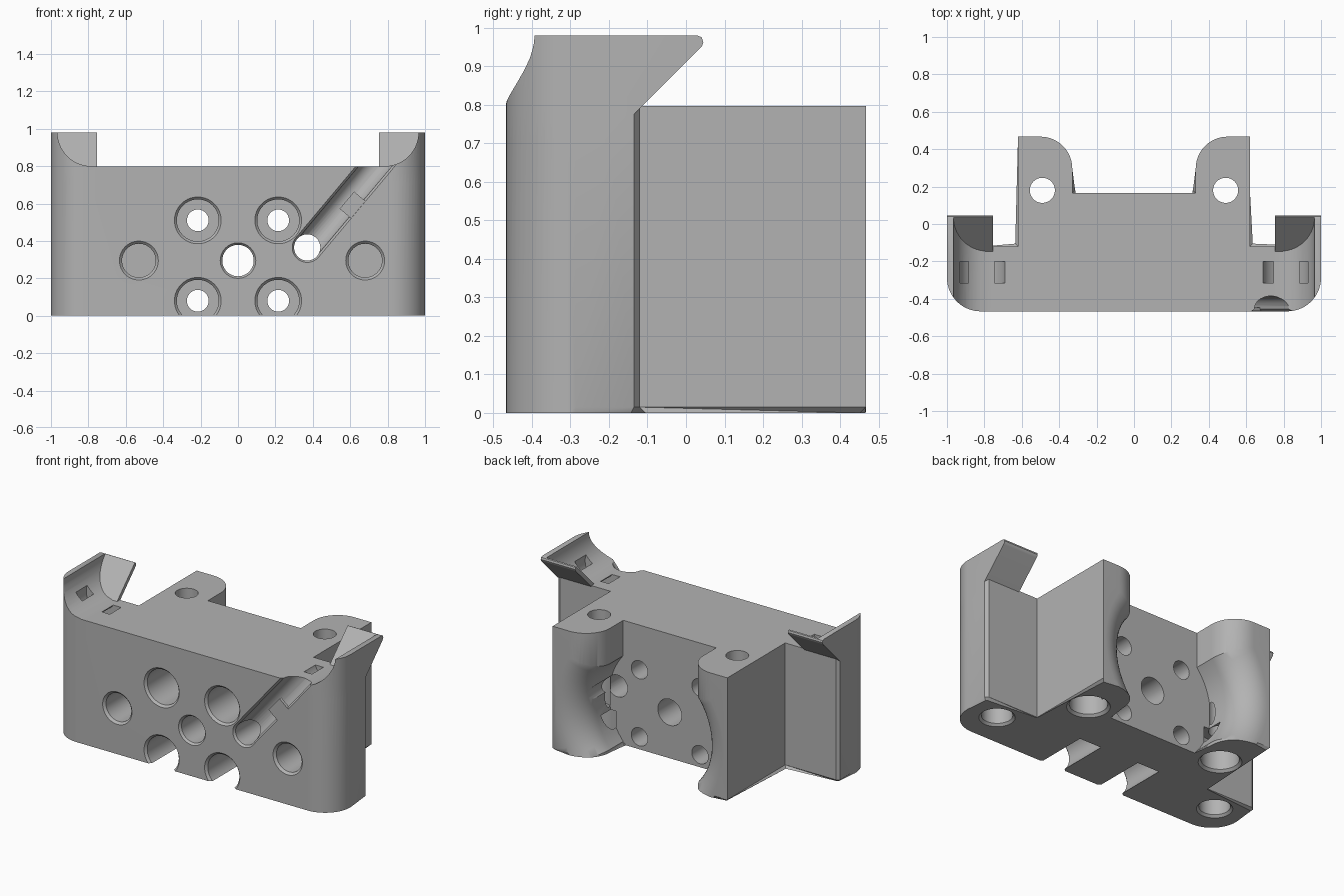
import bpy
import bmesh
from math import sin, cos, pi, radians

default = bpy.data.objects.get("Cube")
if default:
    bpy.data.objects.remove(default, do_unlink=True)

FRONT, BACK, TOP, RIM = -0.467, 0.467, 0.797, 0.98
AXIS_Z = 0.295


def arc(cx, cy, r, a0, a1, n=14):
    angles = [radians(a0 + (a1 - a0) * i / n) for i in range(n + 1)]
    return [(cx + r * cos(a), cy + r * sin(a)) for a in angles]


def make_object(name, bm):
    bmesh.ops.recalc_face_normals(bm, faces=bm.faces)
    mesh = bpy.data.meshes.new(name)
    bm.to_mesh(mesh)
    bm.free()
    ob = bpy.data.objects.new(name, mesh)
    bpy.context.collection.objects.link(ob)
    return ob


def skin(bm, rings):
    """Closed skin through rings of equal length, capped at both ends."""
    rings = [[bm.verts.new(p) for p in ring] for ring in rings]
    n = len(rings[0])
    for a, b in zip(rings, rings[1:]):
        for i in range(n):
            j = (i + 1) % n
            bm.faces.new((a[i], a[j], b[j], b[i]))
    bm.faces.new(rings[0])
    bm.faces.new(rings[-1])


def prism(name, pts, place, t0, t1, chamfer=0):
    bm = bmesh.new()
    skin(bm, [[place(u, v, t) for u, v in pts] for t in (t0, t1)])
    if chamfer:
        low = [e for e in bm.edges if all(v.co.z < 0.001 for v in e.verts)]
        bmesh.ops.bevel(bm, geom=low, offset=chamfer, segments=1, affect='EDGES')
    return make_object(name, bm)


def lathe(name, profile, x, w, axis):
    """Turned solid of (radius, height) pairs along y or z."""
    bm = bmesh.new()
    rings = []
    for r, h in profile:
        circle = arc(x, w, r, 0, 360, 56)[:-1]
        rings.append([(u, h, v) if axis == 'Y' else (u, v, h) for u, v in circle])
    skin(bm, rings)
    return make_object(name, bm)


def combine(target, other, operation):
    mod = target.modifiers.new(operation, 'BOOLEAN')
    mod.operation, mod.solver, mod.object = operation, 'EXACT', other
    bpy.context.view_layer.objects.active = target
    bpy.ops.object.modifier_apply(modifier=mod.name)
    bpy.data.objects.remove(other, do_unlink=True)


def cut(other):
    combine(body, other, 'DIFFERENCE')


def upright(u, v, t):
    return (u, v, t)


# Main block: wide front, two rear arms with rounded inner corners
corner = arc(0.82, FRONT + 0.18, 0.18, -90, 0)
half = corner + [(1, -0.135), (0.98, -0.12), (0.62, -0.12), (0.62, BACK)]
half += arc(0.5, BACK - 0.17, 0.17, 90, 180) + [(0.33, 0.165)]
plan = half + [(-x, y) for x, y in reversed(half)]
body = prism("mounting_block", plan, upright, 0, TOP, chamfer=0.015)

# Raised side wings, each with an overhanging rear lip
wing_side = [(FRONT, 0.7), (FRONT, RIM), (0.03, RIM), (0.041, 0.975), (0.045, 0.963),
             (0.042, 0.953), (0.035, 0.945), (-0.2, 0.71), (-0.2, 0.7)]
wing_plan = corner + [(1, 0.1), (0.5, 0.1), (0.5, FRONT)]
for s in (1, -1):
    wing = prism("wing", wing_side, lambda y, z, x: (x, y, z), s * 0.755, s * 1.0)
    trim = prism("wing_trim", [(s * x, y) for x, y in wing_plan], upright, 0.5, 1.2)
    combine(wing, trim, 'INTERSECT')
    combine(body, wing, 'UNION')

# Scooped pocket between the wings, its rear end leaning back with the lip
scoop = [(0.965, 1.1)] + arc(0.785, RIM, 0.18, 0, -90)
scoop[-1] = (0.785, TOP)
scoop += [(-x, z) for x, z in reversed(scoop)]
cut(prism("pocket", scoop, lambda x, z, t: (x, z - 0.945 if t else -1, z), 0, 1))

# Curved strap tunnels through the pocket floor
for s in (1, -1):
    outer = arc(s * 0.81, 0.835, 0.127, 0, 360, 32)[:-1]
    inner = arc(s * 0.81, 0.835, 0.075, 0, 360, 32)[:-1]
    bm = bmesh.new()
    loops = [[bm.verts.new((x, y, z)) for x, z in ring]
             for ring, y in ((outer, -0.315), (outer, -0.2), (inner, -0.2), (inner, -0.315))]
    for k in range(4):
        a, b = loops[k], loops[(k + 1) % 4]
        for i in range(32):
            j = (i + 1) % 32
            bm.faces.new((a[i], a[j], b[j], b[i]))
    cut(make_object("strap_tunnel", bm))

# Round cavity between the arms, flaring out towards the back
flare = [(0.6 - 0.17 * cos(a), BACK - 0.17 + 0.17 * sin(a))
         for a in [pi / 2 * i / 12 for i in range(13)]]
cut(lathe("rear_cavity", [(0.43, 0.165)] + flare + [(0.6, 0.6)], 0, AXIS_Z, 'Y'))


def mouth(r, rim):
    return [(rim, FRONT - 0.1), (rim, FRONT), (r, FRONT + 0.014)]


# Four counterbored screw holes; the lower pair opens through the base
for x in (-0.215, 0.215):
    for z in (0.08, 0.51):
        steps = mouth(0.112, 0.125) + [(0.112, -0.13), (0.058, -0.13), (0.058, 0.3)]
        cut(lathe("screw_hole", steps, x, z, 'Y'))

# Centre through hole and two blind front holes
cut(lathe("centre_hole", mouth(0.084, 0.095) + [(0.084, 0.3)], 0, AXIS_Z, 'Y'))
for x in (-0.53, 0.68):
    cut(lathe("blind_hole", mouth(0.09, 0.104) + [(0.09, -0.25)], x, AXIS_Z, 'Y'))

# Cable hole with a diagonal channel running up to the top
cut(lathe("cable_hole", mouth(0.07, 0.08) + [(0.07, 0.55)], 0.37, 0.365, 'Y'))
ca, sa = cos(radians(50)), sin(radians(50))


def along_channel(u, y, t):
    return (0.37 + t * ca + u * sa, y, 0.365 + t * sa - u * ca)


groove = [(0.08, -0.6), (0.08, FRONT), (0.068, FRONT + 0.012)]
groove += arc(0, FRONT + 0.014, 0.068, 0, 180)
groove += [(-0.068, FRONT + 0.012), (-0.08, FRONT), (-0.08, -0.6)]
cut(prism("cable_channel", groove, along_channel, 0, 0.65))
tab = [(0, FRONT + 0.001), (0.09, FRONT + 0.001), (0.09, -0.447), (0, -0.447)]
combine(body, prism("cable_tab", tab, along_channel, 0.27, 0.39), 'UNION')

# Upright holes: counterbored through the arms, blind under the wings
for x in (-0.49, 0.49):
    steps = [(0.125, -0.1), (0.125, 0), (0.11, 0.015), (0.11, 0.2), (0.067, 0.2), (0.067, 0.9)]
    cut(lathe("arm_hole", steps, x, 0.18, 'Z'))
for x in (-0.81, 0.81):
    steps = [(0.104, -0.1), (0.104, 0), (0.09, 0.014), (0.09, 0.13)]
    cut(lathe("base_hole", steps, x, -0.25, 'Z'))

# Plain grey finish
grey = bpy.data.materials.new("plain_grey")
grey.use_nodes = True
colour = (0.45, 0.45, 0.45, 1)
grey.diffuse_color = colour
grey.node_tree.nodes["Principled BSDF"].inputs["Base Color"].default_value = colour
body.data.materials.clear()
body.data.materials.append(grey)
for face in body.data.polygons:
    face.material_index = 0

bpy.ops.object.select_all(action='DESELECT')
body.select_set(True)
bpy.context.view_layer.objects.active = body
bpy.ops.object.shade_smooth_by_angle(angle=radians(30))
